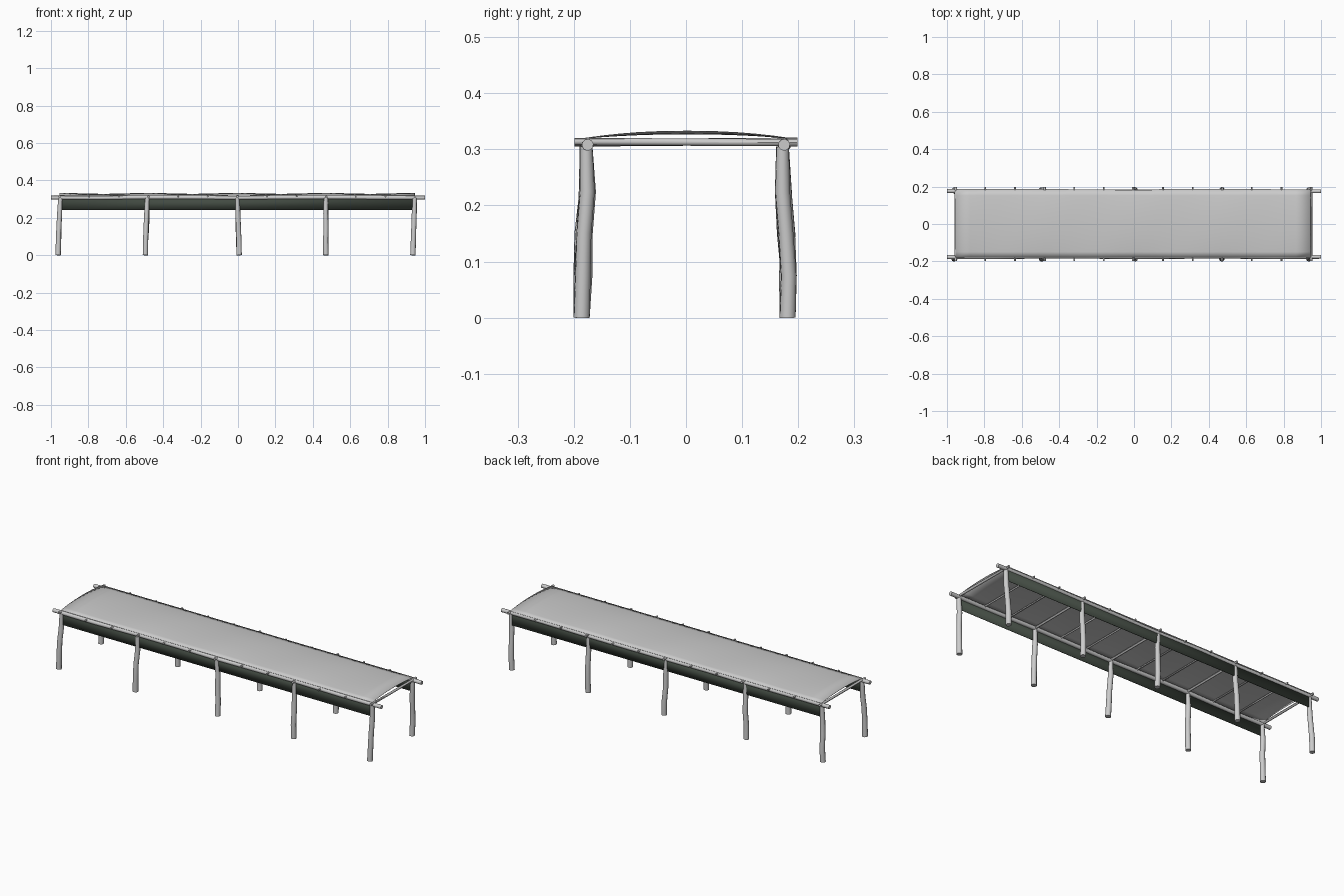
import bpy, bmesh, math, random
from mathutils import Vector

if "Cube" in bpy.data.objects:
    bpy.data.objects.remove(bpy.data.objects["Cube"])

random.seed(4)


def material(name, rgb):
    m = bpy.data.materials.new(name)
    m.diffuse_color = (*rgb, 1)
    m.use_nodes = True
    m.node_tree.nodes["Principled BSDF"].inputs["Base Color"].default_value = m.diffuse_color
    return m


WOOD = material("pale wood", (0.60, 0.60, 0.60))
CLOTH = material("canopy cloth", (0.60, 0.60, 0.60))
TRIM = material("dark valance", (0.055, 0.07, 0.055))


def finish(name, bm, mat):
    mesh = bpy.data.meshes.new(name)
    bm.to_mesh(mesh)
    bm.free()
    mesh.materials.append(mat)
    ob = bpy.data.objects.new(name, mesh)
    bpy.context.collection.objects.link(ob)
    bpy.ops.object.select_all(action='DESELECT')
    ob.select_set(True)
    bpy.context.view_layer.objects.active = ob
    bpy.ops.object.shade_smooth_by_angle(angle=math.radians(45))
    return ob


def pole(name, points, radii, sides=10):
    """Round crooked pole through the points, closed at both ends."""
    bm = bmesh.new()
    pts = [Vector(p) for p in points]
    axis = (pts[-1] - pts[0]).normalized()
    u = axis.orthogonal().normalized()
    v = axis.cross(u)
    rings = []
    for p, r in zip(pts, radii):
        rings.append([bm.verts.new(p + r * (u * math.cos(a) + v * math.sin(a)))
                      for a in (2 * math.pi * i / sides for i in range(sides))])
    for a, b in zip(rings, rings[1:]):
        for i in range(sides):
            j = (i + 1) % sides
            bm.faces.new((a[i], a[j], b[j], b[i]))
    bm.faces.new(rings[0][::-1])
    bm.faces.new(rings[-1])
    return finish(name, bm, WOOD)


def sheet(name, rows, mat, thickness):
    """Thin cloth panel from a grid of points."""
    bm = bmesh.new()
    grid = [[bm.verts.new(p) for p in row] for row in rows]
    for a, b in zip(grid, grid[1:]):
        for i in range(len(a) - 1):
            bm.faces.new((a[i], b[i], b[i + 1], a[i + 1]))
    bmesh.ops.recalc_face_normals(bm, faces=bm.faces)
    ob = finish(name, bm, mat)
    mod = ob.modifiers.new("thickness", 'SOLIDIFY')
    mod.thickness = thickness
    mod.offset = 0
    return ob


# Crooked legs: x at top, lean of the foot, and sideways bend per leg
LEG_X = [-0.95, -0.485, -0.004, 0.47, 0.945]
LEAN = [-0.012, -0.010, 0.010, 0.0, -0.010]
HEIGHTS = [0.0, 0.075, 0.15, 0.225, 0.305]
BEND = {-1: [-0.186, -0.184, -0.182, -0.176, -0.178],
        1: [0.181, 0.183, 0.178, 0.172, 0.172]}
for side, label in ((-1, "front"), (1, "back")):
    for n, (x, lean) in enumerate(zip(LEG_X, LEAN)):
        pts = []
        for k, z in enumerate(HEIGHTS):
            t = 1 - z / 0.305
            wob = 0 if n == 4 or k in (0, 4) else random.uniform(-0.004, 0.004)
            pts.append((x + lean * t + wob * 0.5, BEND[side][k] + wob, z))
        pole(f"{label}_leg_{n + 1}", pts, [0.0145, 0.014, 0.0135, 0.0135, 0.0115])

    # Long rail running over the leg tops
    xs = [-1 + 0.25 * i for i in range(9)]
    rail = [(x, side * 0.176 + random.uniform(-0.002, 0.002),
             0.308 + (random.uniform(-0.002, 0.002) if abs(x) < 1 else 0)) for x in xs]
    pole(f"{label}_rail", rail, [0.0105] * 9)

    # Hanging dark cloth strip
    sheet(f"{label}_valance",
          [[(x, side * 0.179, z) for z in (0.243, 0.31)] for x in (-0.945, 0, 0.935)],
          TRIM, 0.003)

# Thin cross poles, heavier above each leg pair
for i in range(13):
    x = -0.953 + 1.9 * i / 12
    r = 0.0065 if i % 3 == 0 else 0.0045
    tilt = random.uniform(-0.002, 0.002)
    pole(f"cross_pole_{i + 1}",
         [(x, -0.199, 0.313 + tilt), (x, 0, 0.313), (x, 0.199, 0.313 - tilt)],
         [r] * 3, 8)

# Arched roof cloth, sagging slightly between the leg pairs
rows = []
for i in range(25):
    x = -0.955 + 1.9 * i / 24
    sag = 0.005 * math.sin(math.pi * i / 6) ** 2
    row = []
    for j in range(13):
        t = -1 + j / 6
        y = t * 0.181 + 0.002
        row.append((x, y, 0.320 + (0.0125 - sag) * (1 - abs(t) ** 2.2)))
    rows.append(row)
sheet("roof_cloth", rows, CLOTH, 0.0015)
